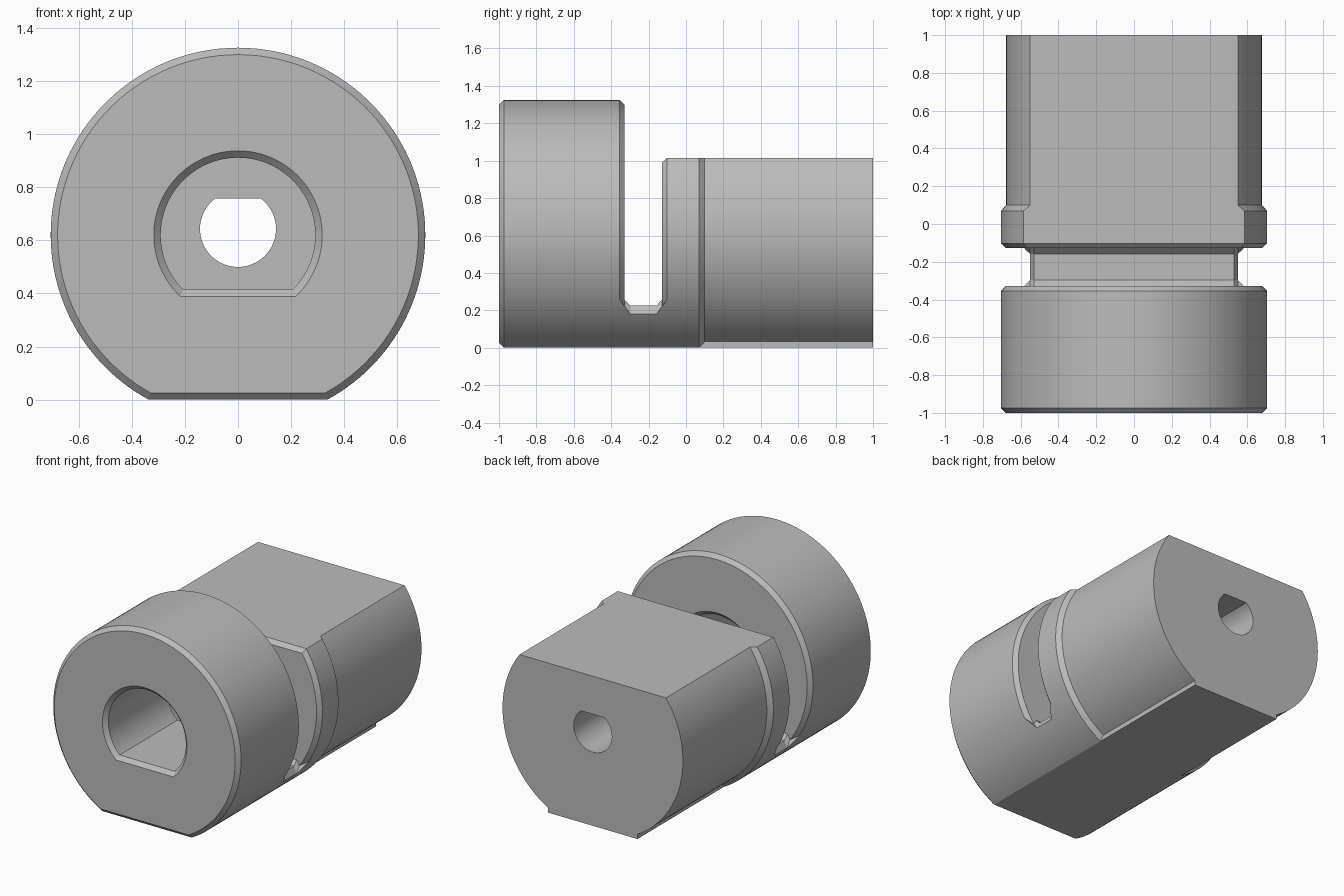
import bpy, bmesh, math

cube = bpy.data.objects.get("Cube")
if cube:
    bpy.data.objects.remove(cube)

AXIS_Z = 0.62       # height of the main axis
R = 0.705           # outer radius
CH = 0.026          # chamfer size
TOP = 1.015         # height of the upper flat
WALL_F, WALL_R = -0.329, -0.128   # slot walls

steel = bpy.data.materials.new("grey_steel")
steel.use_nodes = True
steel.diffuse_color = (0.5, 0.5, 0.5, 1)
steel.node_tree.nodes["Principled BSDF"].inputs["Base Color"].default_value = (0.5, 0.5, 0.5, 1)


def flatted_circle(y, r, bottom=None, top=None, cz=AXIS_Z, steps=48):
    """Ring in the plane y: a circle with optional flats below and above."""
    a0 = -math.pi / 2 if bottom is None else math.asin((bottom - cz) / r)
    a1 = math.pi / 2 if top is None else math.asin((top - cz) / r)
    arc = [a0 + (a1 - a0) * i / steps for i in range(steps + 1)]
    right = [(r * math.cos(a), y, cz + r * math.sin(a)) for a in arc]
    return right + [(-x, y, z) for x, y, z in reversed(right)]


def loft(name, rings):
    """Closed solid through rings that have equal point counts."""
    bm = bmesh.new()
    loops = [[bm.verts.new(p) for p in ring] for ring in rings]
    n = len(loops[0])
    for a, b in zip(loops, loops[1:]):
        for i in range(n):
            j = (i + 1) % n
            bm.faces.new((a[i], a[j], b[j], b[i]))
    bm.faces.new(loops[0])
    bm.faces.new(loops[-1])
    bmesh.ops.remove_doubles(bm, verts=bm.verts, dist=1e-5)
    bmesh.ops.recalc_face_normals(bm, faces=bm.faces)
    mesh = bpy.data.meshes.new(name)
    bm.to_mesh(mesh)
    bm.free()
    mesh.materials.append(steel)
    obj = bpy.data.objects.new(name, mesh)
    bpy.context.collection.objects.link(obj)
    return obj


def activate(obj):
    bpy.ops.object.select_all(action='DESELECT')
    obj.select_set(True)
    bpy.context.view_layer.objects.active = obj


def combine(obj, other, operation):
    """Apply a boolean and discard the helper."""
    mod = obj.modifiers.new("cut", 'BOOLEAN')
    mod.object, mod.operation, mod.solver = other, operation, 'EXACT'
    activate(obj)
    bpy.ops.object.modifier_apply(modifier=mod.name)
    bpy.data.objects.remove(other)


# Front collar, chamfered at both ends, with a flatted bore
collar = loft("front_collar", [
    flatted_circle(-1, R - CH, CH),
    flatted_circle(-1 + CH, R, 0),
    flatted_circle(WALL_F - CH, R, 0),
    flatted_circle(WALL_F, R - CH, CH)])
BORE, BORE_FLAT = 0.291, 0.415
over = 0.01
bore = loft("bore_cutter", [
    flatted_circle(-1 - over, BORE + CH + over, BORE_FLAT - CH - over),
    flatted_circle(-1 + CH, BORE, BORE_FLAT),
    flatted_circle(WALL_F - CH, BORE, BORE_FLAT),
    flatted_circle(WALL_F + over, BORE + CH + over, BORE_FLAT - CH - over)])
combine(collar, bore, 'DIFFERENCE')

# Rear shank with a flat top, a shoulder and a smaller radius behind it
SHANK_R = 0.677
shank = loft("rear_shank", [
    flatted_circle(WALL_R, R - CH, CH, TOP - CH),
    flatted_circle(WALL_R + CH, R, 0, TOP),
    flatted_circle(0.07, R, 0, TOP),
    flatted_circle(0.10, SHANK_R, 0.02, TOP),
    flatted_circle(1, SHANK_R, 0.02, TOP)])

# Raised foot strip that carries the lower flat to the back
FOOT = math.sqrt(R * R - AXIS_Z * AXIS_Z)
foot = loft("foot_strip", [
    [(-FOOT, y, 0), (FOOT, y, 0), (FOOT, y, 0.06), (-FOOT, y, 0.06)]
    for y in (0.07, 1)])
combine(shank, foot, 'UNION')

# Small through hole with a flat on top
hole = loft("hole_cutter", [
    flatted_circle(y, 0.143, top=0.757, cz=0.643) for y in (-0.3, 1.1)])
combine(shank, hole, 'DIFFERENCE')

# Bridge below the slot, with sloped corners and bevelled floor ends
Y0, Y1 = WALL_F - CH, WALL_R + CH
bridge = loft("slot_bridge", [
    flatted_circle(Y0, R, 0), flatted_circle(Y1, R, 0)])


def floor_ring(x, inset, floor):
    side = 0.257
    outline = [(Y0 - 0.1, -0.1), (Y0 - 0.1, side), (Y0 + inset, side), (-0.297, floor),
               (-0.158, floor), (Y1 - inset, side), (Y1 + 0.1, side), (Y1 + 0.1, -0.1)]
    return [(x, y, z) for y, z in outline]


shape = loft("bridge_shape", [
    floor_ring(-0.8, 0, 0.18), floor_ring(-0.55, 0, 0.18),
    floor_ring(-0.53, CH, 0.225), floor_ring(0.53, CH, 0.225),
    floor_ring(0.55, 0, 0.18), floor_ring(0.8, 0, 0.18)])
combine(bridge, shape, 'INTERSECT')

# Smooth the round walls and keep the chamfers crisp
for part in (collar, shank, bridge):
    activate(part)
    bpy.ops.object.shade_smooth_by_angle(angle=math.radians(20))
